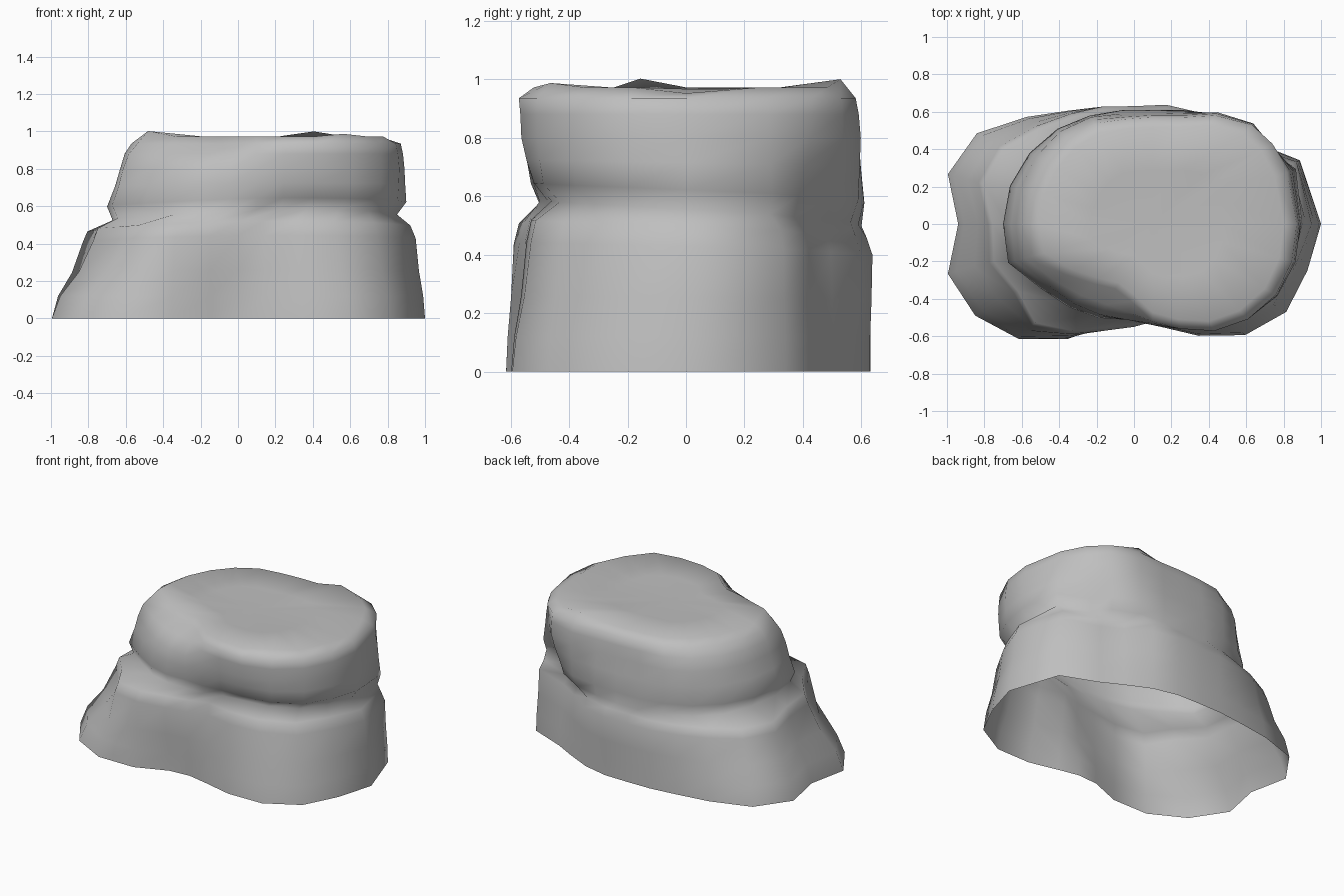
import bpy
import bmesh
from math import cos, sin, pi, radians

default_cube = bpy.data.objects.get("Cube")
if default_cube:
    bpy.data.objects.remove(default_cube, do_unlink=True)

# One plain stone colour
stone = bpy.data.materials.new("grey_stone")
stone.use_nodes = True
colour = (0.52, 0.52, 0.52, 1)
stone.diffuse_color = colour
shader = next(n for n in stone.node_tree.nodes if n.type == "BSDF_PRINCIPLED")
shader.inputs["Base Color"].default_value = colour
shader.inputs["Roughness"].default_value = 0.9

# Radial outlines, in even angular steps anticlockwise from the +x side
foot = [1.0, .95, .78, .72, .68, .65, .63, .65, .70, .81, .97, 1.03,
        .94, 1.03, .98, .87, .71, .55, .52, .57, .69, .84, .94, .96]
shoulder = [.95, .93, .75, .70, .69, .66, .63, .65, .68, .74, .83, .86,
            .78, .80, .74, .77, .68, .59, .55, .53, .63, .75, .86, .89]
waist = [.75, .80, .66, .68, .65, .61, .60, .62, .65, .70, .74, .75,
         .77, .77, .66, .61, .56, .52, .50, .49, .53, .61, .69, .72]
cap_low = [.80, .82, .69, .70, .68, .63, .61, .63, .67, .72, .76, .79,
           .80, .80, .69, .63, .58, .53, .53, .54, .60, .69, .76, .78]
cap = [.79, .80, .76, .76, .69, .61, .59, .60, .66, .70, .72, .73,
       .73, .74, .65, .60, .56, .53, .54, .58, .65, .72, .77, .79]
rim = [.77, .77, .77, .75, .67, .59, .57, .58, .62, .64, .65, .66,
       .67, .66, .54, .45, .40, .43, .52, .58, .66, .72, .76, .77]
STEPS = len(foot)
DIP = radians(110)       # direction in which the strata sink

# Even steps, except for the sharp corner and cleft behind the +x end
angles = [2 * pi * i / STEPS for i in range(STEPS)]
angles[1] += radians(6)
angles[2] += radians(4)


def blend(a, b, t):
    return [p + (q - p) * t for p, q in zip(a, b)]


def scaled(a, s):
    return [p * s for p in a]


def ring(bm, radii, z, shift, tilt):
    """Add one outline at a height, sinking by tilt towards the dip."""
    return [bm.verts.new((shift + r * cos(a), r * sin(a), z - tilt * cos(a - DIP)))
            for r, a in zip(radii, angles)]


def loft(bm, lower, upper):
    for i in range(STEPS):
        j = (i + 1) % STEPS
        bm.faces.new((lower[i], lower[j], upper[j], upper[i]))


# Outline, height, centre shift and tilt, from the ground up
layers = [
    (foot, 0, 0, 0),
    (blend(foot, shoulder, 0.2), 0.12, 0, 0),
    (blend(foot, shoulder, 0.65), 0.25, 0, 0.01),
    (shoulder, 0.42, 0, 0.025),
    (scaled(shoulder, 0.97), 0.485, 0, 0.035),
    (waist, 0.54, 0.1, 0.045),
    (cap_low, 0.61, 0.1, 0.035),
    (blend(cap_low, cap, 0.6), 0.71, 0.1, 0.015),
    (cap, 0.8, 0.1, 0),
    (blend(cap, rim, 0.4), 0.88, 0.1, 0),
    (rim, 0.935, 0.1, 0),
    (scaled(rim, 0.91), 0.972, 0.1, 0),
    (scaled(rim, 0.5), 0.967, 0.1, 0),
]

# Open-bottomed boulder
mesh = bpy.data.meshes.new("boulder")
bm = bmesh.new()
rings = [ring(bm, *layer) for layer in layers]
for lower, upper in zip(rings, rings[1:]):
    loft(bm, lower, upper)
centre = bm.verts.new((0.1, 0, 0.96))
for i in range(STEPS):
    bm.faces.new((rings[-1][i], rings[-1][(i + 1) % STEPS], centre))

# Small rises and one drop along the top edge
for x, y, lift in ((-0.46, -0.13, 0.03), (0.4, 0.5, 0.028), (0.5, -0.45, 0.015),
                   (0.8, 0, -0.02)):
    peak = min(rings[-2], key=lambda v: (v.co.x - x) ** 2 + (v.co.y - y) ** 2)
    peak.co.z += lift

bmesh.ops.recalc_face_normals(bm, faces=bm.faces)
bm.to_mesh(mesh)
bm.free()
mesh.materials.append(stone)
mesh.shade_smooth()

boulder = bpy.data.objects.new("boulder", mesh)
bpy.context.collection.objects.link(boulder)
